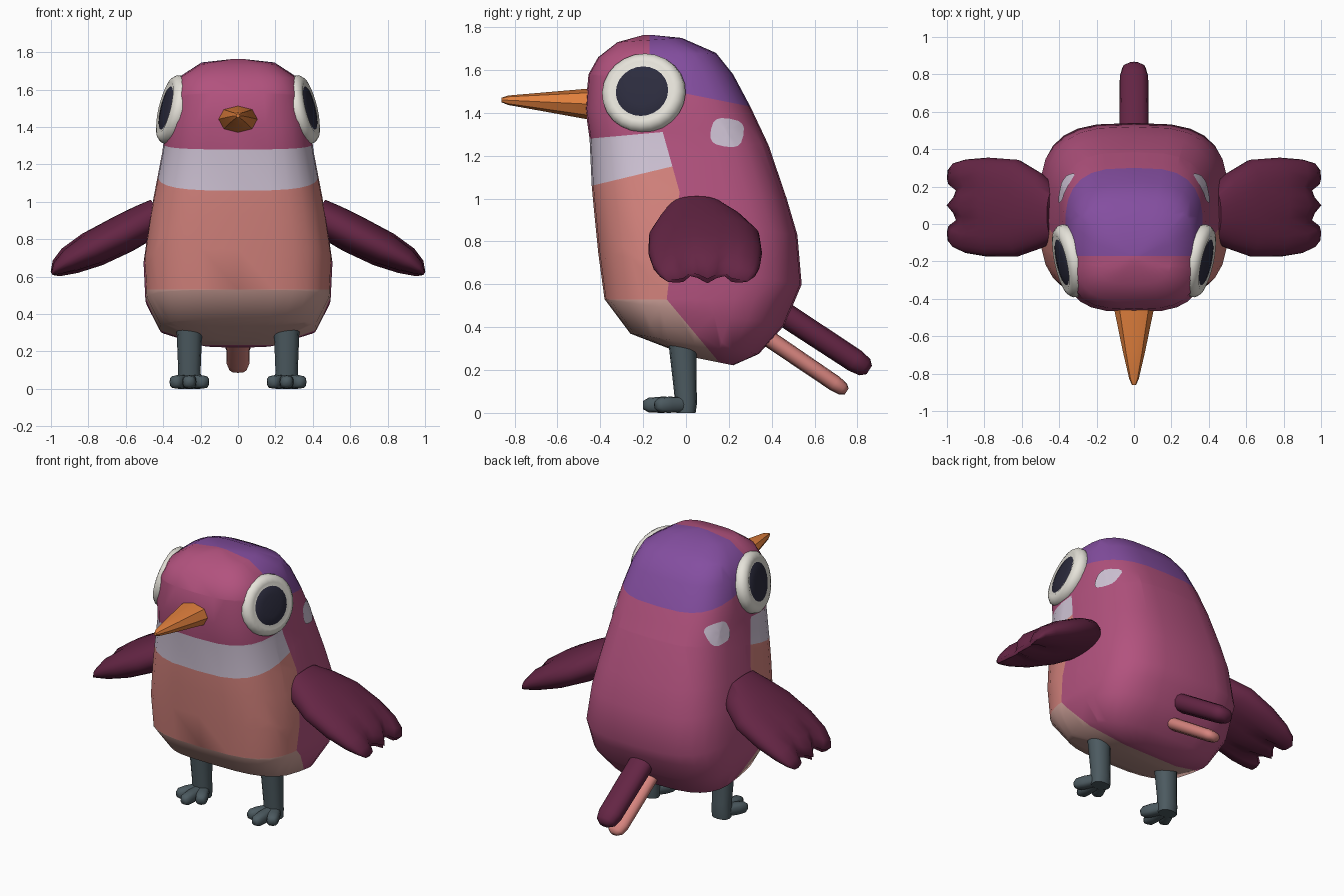
import bpy, bmesh, math
from mathutils import Vector
from mathutils.bvhtree import BVHTree

if "Cube" in bpy.data.objects:
    bpy.data.objects.remove(bpy.data.objects["Cube"])


def material(name, hexcode):
    srgb = [int(hexcode[i:i + 2], 16) / 255 for i in (0, 2, 4)]
    color = [((c + 0.055) / 1.055) ** 2.4 for c in srgb] + [1]
    mat = bpy.data.materials.new(name)
    mat.use_nodes = True
    mat.diffuse_color = color
    bsdf = mat.node_tree.nodes["Principled BSDF"]
    bsdf.inputs["Base Color"].default_value = color
    bsdf.inputs["Roughness"].default_value = 0.7
    return mat


MAGENTA = material("magenta", "B2527E")
PURPLE = material("purple", "844EA0")
LAVENDER = material("pale lavender", "D0C4D6")
SALMON = material("salmon", "D6847E")
BELLY = material("dusty pink", "CDA098")
MAROON = material("maroon", "642544")
ORANGE = material("orange", "DE7E3C")
GREY = material("slate grey", "4C5A60")
WHITE = material("off white", "E6E3DA")
PUPIL = material("dark navy", "2C2C3E")


def finish(name, bm, mats, angle=60):
    mesh = bpy.data.meshes.new(name)
    bm.to_mesh(mesh)
    bm.free()
    for m in mats:
        mesh.materials.append(m)
    obj = bpy.data.objects.new(name, mesh)
    bpy.context.collection.objects.link(obj)
    bpy.ops.object.select_all(action='DESELECT')
    obj.select_set(True)
    bpy.context.view_layer.objects.active = obj
    bpy.ops.object.shade_smooth_by_angle(angle=math.radians(angle))
    return obj


def loft(rings, power=2, seg=16, caps=True):
    """Skin superellipse rings, each given as centre, half axis U, half axis V."""
    bm = bmesh.new()
    loops = []
    for centre, u, v in rings:
        loop = []
        for k in range(seg):
            a = math.tau * k / seg
            c, s = math.cos(a), math.sin(a)
            c = math.copysign(abs(c) ** (2 / power), c)
            s = math.copysign(abs(s) ** (2 / power), s)
            loop.append(bm.verts.new(Vector(centre) + Vector(u) * c + Vector(v) * s))
        loops.append(loop)
    for lo, hi in zip(loops, loops[1:]):
        for k in range(seg):
            j = (k + 1) % seg
            bm.faces.new((lo[k], lo[j], hi[j], hi[k]))
    if caps:
        bm.faces.new(loops[0])
    bm.faces.new(loops[-1])
    bmesh.ops.recalc_face_normals(bm, faces=bm.faces)
    return bm


def rod(start, end, wide, thick, steps, power=2.3, seg=12):
    """Rod along a line; steps are (fraction, scale) pairs."""
    start, end = Vector(start), Vector(end)
    d = (end - start).normalized()
    u = d.cross(Vector((0, 0, 1))).normalized()
    v = u.cross(d)
    return loft([(start.lerp(end, t), u * wide * k, v * thick * k) for t, k in steps], power, seg)


# Body: slanted rings given by front point, back point and half width
profile = [
    ((0.02, 0.262), (0.22, 0.222), 0.2), ((-0.26, 0.37), (0.34, 0.275), 0.42),
    ((-0.38, 0.53), (0.46, 0.41), 0.495), ((-0.41, 0.75), (0.54, 0.6), 0.505),
    ((-0.43, 0.95), (0.52, 0.83), 0.475), ((-0.44, 1.06), (0.47, 1.0), 0.45),
    ((-0.45, 1.28), (0.385, 1.25), 0.405), ((-0.47, 1.42), (0.3, 1.43), 0.385),
    ((-0.455, 1.58), (0.22, 1.58), 0.35), ((-0.41, 1.66), (0.14, 1.68), 0.31),
    ((-0.32, 1.73), (-0.02, 1.75), 0.2), ((-0.2, 1.763), (-0.16, 1.764), 0.03)]
rings = []
for (fy, fz), (by, bz), w in profile:
    rings.append(((0, (fy + by) / 2, (fz + bz) / 2), (w, 0, 0), (0, (by - fy) / 2, (bz - fz) / 2)))
bm = loft(rings, power=3.2, seg=28)
body_tree = BVHTree.FromBMesh(bm)

# Colour borders: lines in the side plane as point and direction (y, z)
borders = {
    "crown_front": ((-0.17, 1.7), (0, 1)), "crown_low": ((0, 1.49), (1, -0.2)),
    "collar_top": ((-0.45, 1.28), (1, 0.09)), "collar_low": ((-0.44, 1.06), (1, 0.24)),
    "belly_top": ((0, 0.53), (1, 0)), "flank_up": ((-0.03, 1.03), (-0.28, 1)),
    "flank_mid": ((-0.09, 0.53), (0.12, 1)), "flank_low": ((-0.09, 0.53), (-0.25, 0.3))}


def offset(name, y, z):
    """Signed distance from a border: positive above it, or in front of it."""
    (py, pz), (dy, dz) = borders[name]
    return (z - pz) * dy - (y - py) * dz


for (py, pz), (dy, dz) in borders.values():
    bmesh.ops.bisect_plane(bm, geom=bm.verts[:] + bm.edges[:] + bm.faces[:], dist=0.0005,
                           plane_co=(0, py, pz), plane_no=(0, -dz, dy))
for f in bm.faces:
    _, y, z = f.calc_center_median()
    o = {k: offset(k, y, z) for k in borders}
    if o["crown_front"] < 0 and o["crown_low"] > 0:
        f.material_index = 1
    elif o["collar_top"] > 0 or o["flank_up"] < 0:
        f.material_index = 0
    elif o["belly_top"] < 0:
        f.material_index = 4 if o["flank_low"] > 0 else 0
    elif o["flank_mid"] > 0:
        f.material_index = 2 if o["collar_low"] > 0 else 3
finish("body", bm, [MAGENTA, PURPLE, LAVENDER, SALMON, BELLY])

# Beak
beak = [(-0.4, 1.44, 0.11, 0.075), (-0.47, 1.442, 0.103, 0.07), (-0.68, 1.452, 0.06, 0.042),
        (-0.83, 1.459, 0.025, 0.022), (-0.862, 1.46, 0.01, 0.01)]
finish("beak", loft([((0, y, z), (w, 0, 0), (0, 0, h)) for y, z, w, h in beak], 2.2, 8), [ORANGE], 40)

# Tail feathers
ends = [(0, 1), (0.87, 0.95), (0.96, 0.78), (1, 0.4)]
finish("upper_tail", rod((0, 0.36, 0.525), (0, 0.855, 0.2), 0.08, 0.058, ends), [MAROON])
finish("lower_tail", rod((0, 0.33, 0.385), (0, 0.75, 0.1), 0.065, 0.04, ends), [SALMON])

# Wing sections: x, z, y, half chord, half thickness, notch strength
wing = [(0.42, 0.94, 0.05, 0.14, 0.085, 0), (0.5, 0.89, 0.07, 0.2, 0.1, 0),
        (0.62, 0.825, 0.085, 0.258, 0.105, 0), (0.78, 0.745, 0.09, 0.265, 0.1, 0.15),
        (0.9, 0.685, 0.095, 0.25, 0.078, 0.5), (0.965, 0.645, 0.1, 0.225, 0.048, 1),
        (0.995, 0.615, 0.1, 0.19, 0.012, 1)]
SEG = 32
along, across = Vector((0.84, 0, -0.54)), Vector((0.54, 0, 0.84))


def build_wing(s):
    bm = loft([((x, y, z), (0, c, 0), across * t) for x, z, y, c, t, _ in wing], 2.2, SEG)
    for i, v in enumerate(bm.verts):
        x, z, y, c, t, strength = wing[i // SEG]
        u = (v.co.y - y) / c
        # Pull the tip in between the three feathers
        notch = strength * max(0, 1 - abs(abs(u) - 0.35) / 0.27)
        height = (v.co - Vector((x, y, z))).dot(across)
        v.co -= along * 0.075 * notch + across * height * 0.35 * notch
        v.co.x *= s
    bmesh.ops.recalc_face_normals(bm, faces=bm.faces)
    return bm


def build_eye(s):
    n = Vector((s, -0.22, 0.24)).normalized()
    u = n.cross(Vector((0, 0, 1))).normalized()
    v = u.cross(n)
    centre = Vector((s * 0.338, -0.195, 1.49))
    steps = [(0.185, -0.03), (0.198, 0), (0.195, 0.03), (0.175, 0.05), (0.15, 0.057), (0.125, 0.05),
             (0.122, 0.052), (0.07, 0.058), (0.015, 0.06)]
    bm = loft([(centre + n * h, u * r, v * r * 0.95) for r, h in steps], 2, 24)
    for f in bm.faces:
        p = f.calc_center_median() - centre
        if p.dot(n) > 0.02 and (p - n * p.dot(n)).length < 0.123:
            f.material_index = 1
    return bm


def build_patch(s):
    # Thin plate laid onto the body surface
    sizes = (1, 0.66, 0.33, 0.05)
    bm = loft([((0, 0.192, 1.308), (0, 0.076 * k, -0.012 * k), (0, 0.012 * k, 0.065 * k)) for k in sizes],
              3, 16, caps=False)
    for v in bm.verts:
        hit = body_tree.ray_cast(Vector((s * 2, v.co.y, v.co.z)), Vector((-s, 0, 0)))[0]
        v.co.x = hit.x + s * 0.006
    bm.normal_update()
    flipped = [f for f in bm.faces if f.normal.x * s < 0]
    bmesh.ops.reverse_faces(bm, faces=flipped)
    return bm


for side, s in (("left", 1), ("right", -1)):
    finish(side + "_wing", build_wing(s), [MAROON])
    finish(side + "_eye", build_eye(s), [WHITE, PUPIL])
    finish(side + "_cheek_patch", build_patch(s), [LAVENDER])

    # Leg and three toes
    x = s * 0.26
    leg = [(0.0, 0.0, 0.06, 0.045), (0.05, 0.0, 0.062, 0.052), (0.1, -0.003, 0.06, 0.053),
           (0.3, -0.015, 0.068, 0.064), (0.4, -0.02, 0.07, 0.066)]
    finish(side + "_leg", loft([((x, y, z), (w, 0, 0), (0, d, 0)) for z, y, w, d in leg], 2.3, 12), [GREY])
    toe_steps = [(0, 0.9), (0.6, 1), (0.88, 0.9), (1, 0.5)]
    for toe, dx, tip in (("inner", -0.085, -0.14), ("middle", 0, -0.2), ("outer", 0.085, -0.14)):
        bm = rod((x + s * dx * 0.1, 0.01, 0.04), (x + s * dx, tip, 0.036), 0.038, 0.038, toe_steps, 2.6)
        for v in bm.verts:
            v.co.z = max(0, v.co.z)
        finish(f"{side}_{toe}_toe", bm, [GREY])
